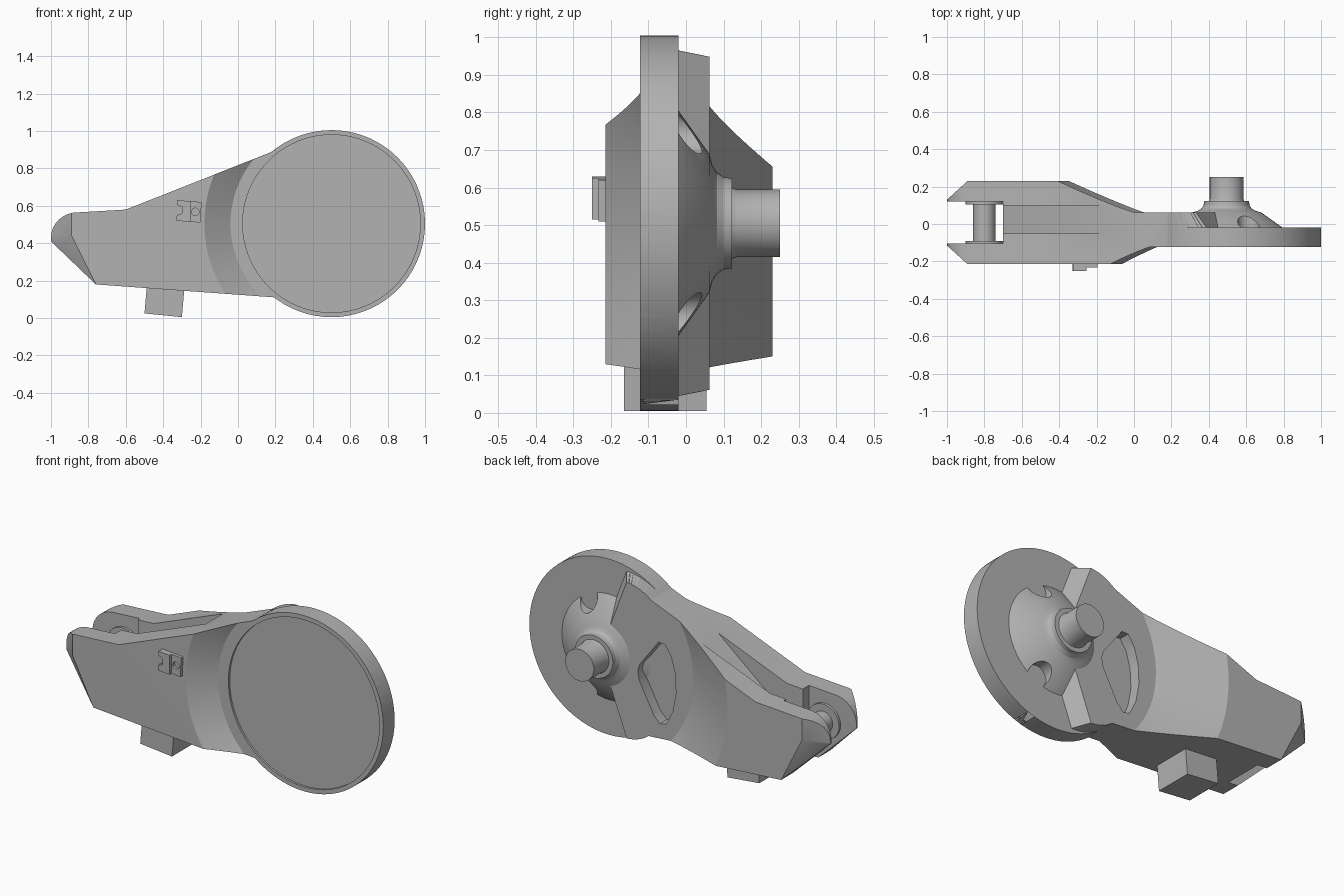
import bpy, bmesh
from math import sin, cos, pi, radians
from mathutils import Vector, Matrix

if "Cube" in bpy.data.objects:
    bpy.data.objects.remove(bpy.data.objects["Cube"])

grey = bpy.data.materials.new("plain grey")
grey.use_nodes = True
grey.diffuse_color = (0.45, 0.45, 0.45, 1)
grey.node_tree.nodes["Principled BSDF"].inputs["Base Color"].default_value = (0.45, 0.45, 0.45, 1)

HUB = Vector((0.5, 0, 0.505))
PIN = Vector((-0.8, 0, 0.4))


def finish(name, bm):
    bmesh.ops.remove_doubles(bm, verts=bm.verts, dist=1e-5)
    bmesh.ops.recalc_face_normals(bm, faces=bm.faces)
    mesh = bpy.data.meshes.new(name)
    bm.to_mesh(mesh)
    bm.free()
    mesh.materials.append(grey)
    obj = bpy.data.objects.new(name, mesh)
    bpy.context.collection.objects.link(obj)
    return obj


def prism(name, front, y0, y1, back=None):
    """Solid between an x-z outline at y0 and one at y1."""
    bm = bmesh.new()
    a = [bm.verts.new((x, y0, z)) for x, z in front]
    b = [bm.verts.new((x, y1, z)) for x, z in back or front]
    bm.faces.new(a)
    bm.faces.new(b)
    for i in range(len(a)):
        j = (i + 1) % len(a)
        bm.faces.new((a[i], a[j], b[j], b[i]))
    bmesh.ops.recalc_face_normals(bm, faces=bm.faces)
    bmesh.ops.triangulate(bm, faces=bm.faces)
    return finish(name, bm)


def box(name, x0, x1, y0, y1, z0, z1):
    return prism(name, [(x0, z0), (x1, z0), (x1, z1), (x0, z1)], y0, y1)


def turned(name, profile, centre, steps=64):
    """Solid turned round a y axis, from (radius, y) points."""
    bm = bmesh.new()
    verts = [bm.verts.new((centre.x + r, y, centre.z)) for r, y in profile]
    edges = [bm.edges.new(pair) for pair in zip(verts, verts[1:])]
    bmesh.ops.spin(bm, geom=verts + edges, cent=(centre.x, 0, centre.z), axis=(0, 1, 0),
                   angle=2 * pi, steps=steps)
    return finish(name, bm)


def combine(target, other, operation):
    mod = target.modifiers.new("cut", "BOOLEAN")
    mod.operation, mod.object, mod.solver = operation, other, "EXACT"
    bpy.context.view_layer.objects.active = target
    bpy.ops.object.modifier_apply(modifier=mod.name)
    bpy.data.objects.remove(other)


def on_circle(degrees):
    a = radians(degrees)
    return HUB.x + 0.5 * cos(a), HUB.z + 0.5 * sin(a)


# Arm outline: rounded tip, tapering edges and a wedge reaching the hub
def arm_outline(y):
    lean = (0.065 - y) * 85
    tip = [(-0.86 + 0.14 * cos(radians(a)), 0.43 + 0.135 * sin(radians(a)))
           for a in range(170, 95, -12)]
    top = [on_circle(130 + (111 - lean - 130) * i / 10) for i in range(11)]
    low = [on_circle(249 + lean + (232 - 249 - lean) * i / 10) for i in range(11)]
    apex = [(0.5 + (0.065 - y) * 0.8, HUB.z)]
    return [(-1, 0.41)] + tip + [(-0.6, 0.58)] + top + apex + low + [(-0.76, 0.18)]


FRONT, BACK = -0.215, 0.23
arm = prism("arm", arm_outline(FRONT), FRONT, BACK, arm_outline(BACK))

# Bevels on the outer corners of the fork tip
bm = bmesh.new()
bm.from_mesh(arm.data)
for side, tip_y in ((FRONT, -0.115), (BACK, 0.13)):
    for p, q, r in (((-0.89, side, 0.5), (-0.89, side, 0.3), (-1, tip_y, 0.4)),
                    ((-0.87, side, 0.4), (-0.76, side, 0.18), (-1, tip_y, 0.41))):
        p, q, r = Vector(p), Vector(q), Vector(r)
        normal = (q - p).cross(r - p)
        if normal.x > 0:
            normal.negate()
        cut = bmesh.ops.bisect_plane(bm, geom=bm.verts[:] + bm.edges[:] + bm.faces[:],
                                     plane_co=p, plane_no=normal, clear_outer=True)
        rim = [e for e in cut["geom_cut"] if isinstance(e, bmesh.types.BMEdge)]
        bmesh.ops.holes_fill(bm, edges=rim)
bmesh.ops.recalc_face_normals(bm, faces=bm.faces)
bmesh.ops.triangulate(bm, faces=bm.faces)
bm.to_mesh(arm.data)
bm.free()

# Round cover disc, then the flared faces and shallow front recess
disc = turned("disc", [(0, -0.13), (0.5, -0.13), (0.5, -0.02), (0, -0.02)], HUB, 72)
combine(arm, disc, "UNION")
combine(arm, turned("front_cutter", [(0, -0.11), (0.475, -0.11), (0.475, -0.122), (0.54, -0.122),
                                     (0.68, FRONT), (0.84, -0.32), (0, -0.32)], HUB, 96), "DIFFERENCE")
combine(arm, turned("back_cutter", [(0, 0.062), (0.59, 0.062), (0.92, BACK), (1.06, 0.3), (0, 0.3)],
                    HUB, 96), "DIFFERENCE")

# Fork slot, tapering top groove and rounded pocket
combine(arm, box("slot_cutter", -1.2, -0.7, -0.105, 0.12, -0.2, 1.2), "DIFFERENCE")
groove = [(-0.72, 1), (-0.72, 0.3), (-0.16, 0.757), (-0.16, 1)]
combine(arm, prism("groove_cutter", groove, -0.05, 0.1), "DIFFERENCE")
pocket = [(0.25, 0.5), (0.26, 0.46), (0.25, 0.41), (0.16, 0.24), (0.12, 0.2), (0.08, 0.21),
          (0.04, 0.29), (0.02, 0.4), (0.025, 0.51), (0.05, 0.6), (0.09, 0.66), (0.13, 0.66)]
combine(arm, prism("pocket_cutter", pocket, 0.0, 0.3), "DIFFERENCE")

# Hub cone, collar and shaft with two bolt notches
hub = turned("hub_shaft", [(0, -0.06), (0.3, -0.06), (0.3, -0.02), (0.185, 0.062), (0.155, 0.07),
                           (0.135, 0.082), (0.123, 0.1), (0.12, 0.122), (0.095, 0.122),
                           (0.09, 0.135), (0.09, 0.25), (0, 0.25)], HUB + Vector((-0.005, 0, 0)))
for a in (65, -65):
    centre = HUB + Vector((0.27 * cos(radians(a)), 0, 0.27 * sin(radians(a))))
    combine(hub, turned("notch_cutter", [(0, -0.021), (0.06, -0.021), (0.06, 0.2), (0, 0.2)],
                        centre, 32), "DIFFERENCE")

# Fork pin with a flange at each end
pin = turned("fork_pin", [(0, -0.12), (0.1, -0.12), (0.1, -0.09), (0.06, -0.09), (0.06, 0.105),
                          (0.1, 0.105), (0.1, 0.135), (0, 0.135)], PIN, 48)

# Tilted block under the arm
block = prism("lower_block", [(-0.5, 0.025), (-0.3, 0.005), (-0.285, 0.18), (-0.485, 0.2)],
              -0.165, 0.055)

# Small two-part clip on the front face
clip = [(-0.33, 0.52), (-0.255, 0.515), (-0.255, 0.625), (-0.325, 0.63),
        (-0.325, 0.605), (-0.3, 0.595), (-0.3, 0.56), (-0.327, 0.55)]
clip_hook = prism("clip_hook", clip, -0.25, -0.2)
clip_plate = prism("clip_plate", [(-0.255, 0.515), (-0.2, 0.51), (-0.195, 0.62), (-0.255, 0.625)],
                   -0.233, -0.2)
combine(clip_plate, turned("clip_hole", [(0, -0.3), (0.02, -0.3), (0.02, -0.214), (0, -0.214)],
                           Vector((-0.228, 0, 0.568)), 24), "DIFFERENCE")

for obj in (arm, hub, pin, block, clip_hook, clip_plate):
    bpy.ops.object.select_all(action="DESELECT")
    obj.select_set(True)
    bpy.context.view_layer.objects.active = obj
    bpy.ops.object.shade_smooth_by_angle(angle=radians(25))
